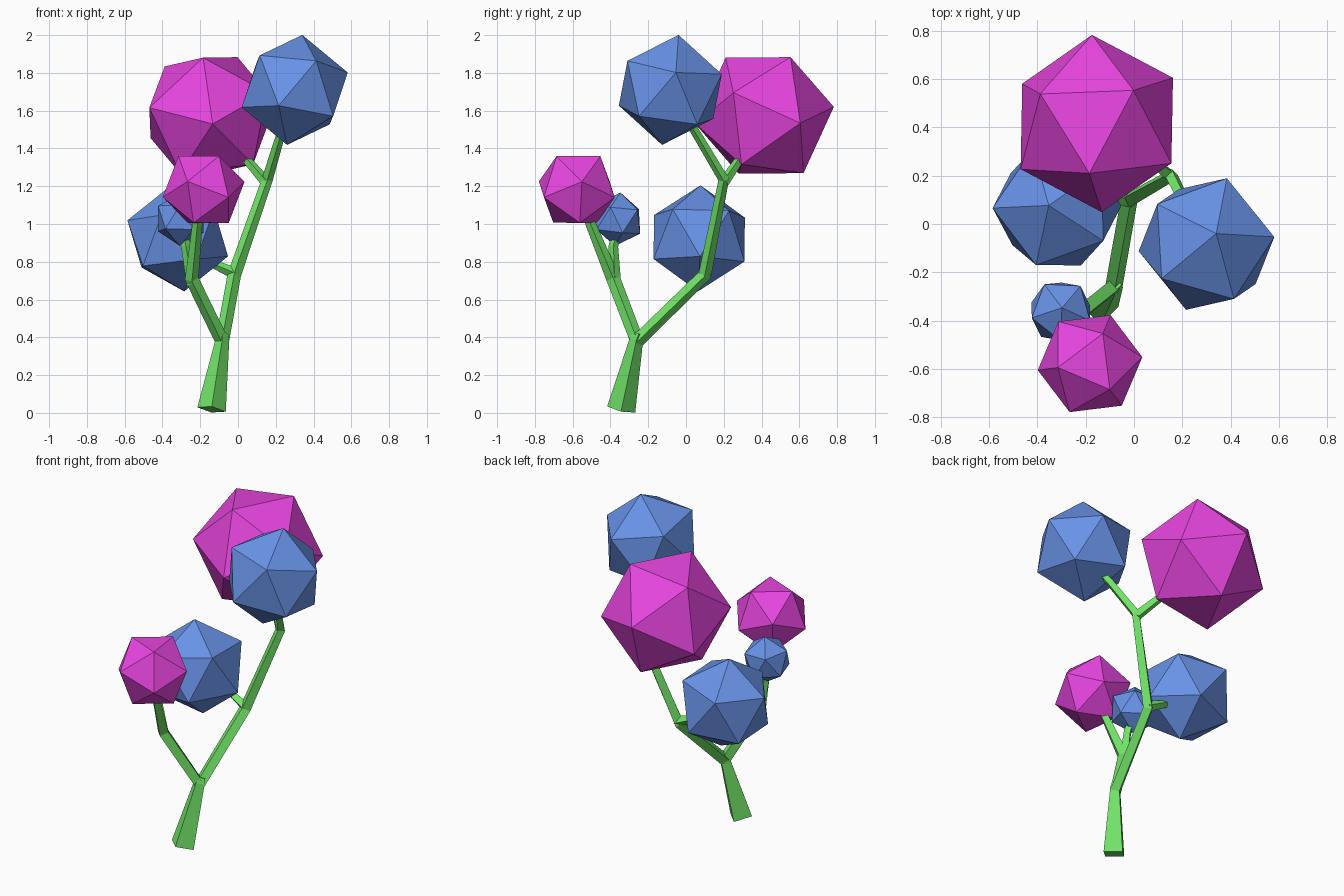
import bpy, bmesh
from mathutils import Matrix, Vector

if "Cube" in bpy.data.objects:
    bpy.data.objects.remove(bpy.data.objects["Cube"])


def material(name, rgb):
    m = bpy.data.materials.new(name)
    m.diffuse_color = (*rgb, 1)
    m.use_nodes = True
    m.node_tree.nodes["Principled BSDF"].inputs["Base Color"].default_value = m.diffuse_color
    return m


GREEN = material("stem_green", (0.17, 0.78, 0.14))
PINK = material("foliage_magenta", (0.80, 0.06, 0.74))
BLUE = material("foliage_blue", (0.14, 0.29, 0.80))


def finish(bm, name, mat):
    bmesh.ops.recalc_face_normals(bm, faces=bm.faces)
    me = bpy.data.meshes.new(name)
    bm.to_mesh(me)
    bm.free()
    me.materials.append(mat)
    bpy.context.collection.objects.link(bpy.data.objects.new(name, me))


def frame(a, b):
    # orthonormal axes from two neighbouring corner directions
    x = a.normalized()
    z = a.cross(b).normalized()
    return Matrix((x, z.cross(x), z)).transposed()


def foliage(name, mat, centre, radius, corner, neighbour):
    # icosahedron turned so that one edge points at the given corners
    bm = bmesh.new()
    bmesh.ops.create_icosphere(bm, subdivisions=1, radius=radius)
    bm.verts.ensure_lookup_table()
    p = bm.verts[0]
    q = p.link_edges[0].other_vert(p)
    rot = frame(Vector(corner), Vector(neighbour)) @ frame(p.co.copy(), q.co.copy()).transposed()
    for v in bm.verts:
        v.co = rot @ v.co + Vector(centre)
    finish(bm, name, mat)


def branch(name, path):
    # tapered four-sided tube through (x, y, z, radius) points
    bm = bmesh.new()
    pts = [Vector(p[:3]) for p in path]
    rings = []
    for i, p in enumerate(pts):
        t = Vector((0, 0, 0))
        if i > 0:
            t += (p - pts[i - 1]).normalized()
        if i < len(pts) - 1:
            t += (pts[i + 1] - p).normalized()
        turn = Vector((0, 0, 1)).rotation_difference(t.normalized())
        r = path[i][3]
        rings.append([bm.verts.new(p + turn @ Vector(c))
                      for c in ((r, 0, 0), (0, r, 0), (-r, 0, 0), (0, -r, 0))])
    for a, b in zip(rings, rings[1:]):
        for k in range(4):
            j = (k + 1) % 4
            bm.faces.new((a[k], a[j], b[j], b[k]))
    bm.faces.new(rings[0][::-1])
    bm.faces.new(rings[-1])
    finish(bm, name, GREEN)


# trunk and the tall rear branch
branch("trunk", [(-.14, -.343, .018, .076), (-.082, -.262, .39, .036), (-.08, -.25, .42, .03)])
branch("rear_branch", [(-.085, -.268, .37, .036), (-.02, .10, .73, .036),
                       (.155, .20, 1.235, .029), (.225, .06, 1.47, .024), (.26, .01, 1.55, .022)])
branch("rear_upper_twig", [(.15, .20, 1.22, .029), (.055, .275, 1.33, .024), (.0, .31, 1.39, .022)])
branch("rear_lower_twig", [(-.01, .10, .735, .032), (-.11, .115, .78, .024), (-.15, .11, .80, .022)])

# front branch and its twig
branch("front_branch", [(-.08, -.255, .37, .036), (-.245, -.385, .71, .037),
                        (-.215, -.505, 1.0, .027), (-.21, -.53, 1.07, .025)])
branch("front_twig", [(-.24, -.375, .68, .032), (-.275, -.385, .88, .026), (-.29, -.37, .94, .024)])

# faceted foliage balls
foliage("big_top_foliage", PINK, (-.154, .416, 1.575), .37, (.02, -.366, -.045), (-.03, -.225, .305))
foliage("right_top_foliage", BLUE, (.30, -.083, 1.71), .297, (.04, .043, .288), (.282, .03, .095))
foliage("left_low_foliage", BLUE, (-.319, .07, .924), .283, (-.034, .007, .28), (-.266, -.004, .096))
foliage("front_foliage", PINK, (-.182, -.578, 1.183), .222, (.217, .027, .041), (.052, .124, .175))
foliage("small_front_foliage", BLUE, (-.303, -.362, 1.025), .142, (.005, .015, .141), (.08, .105, .07))
